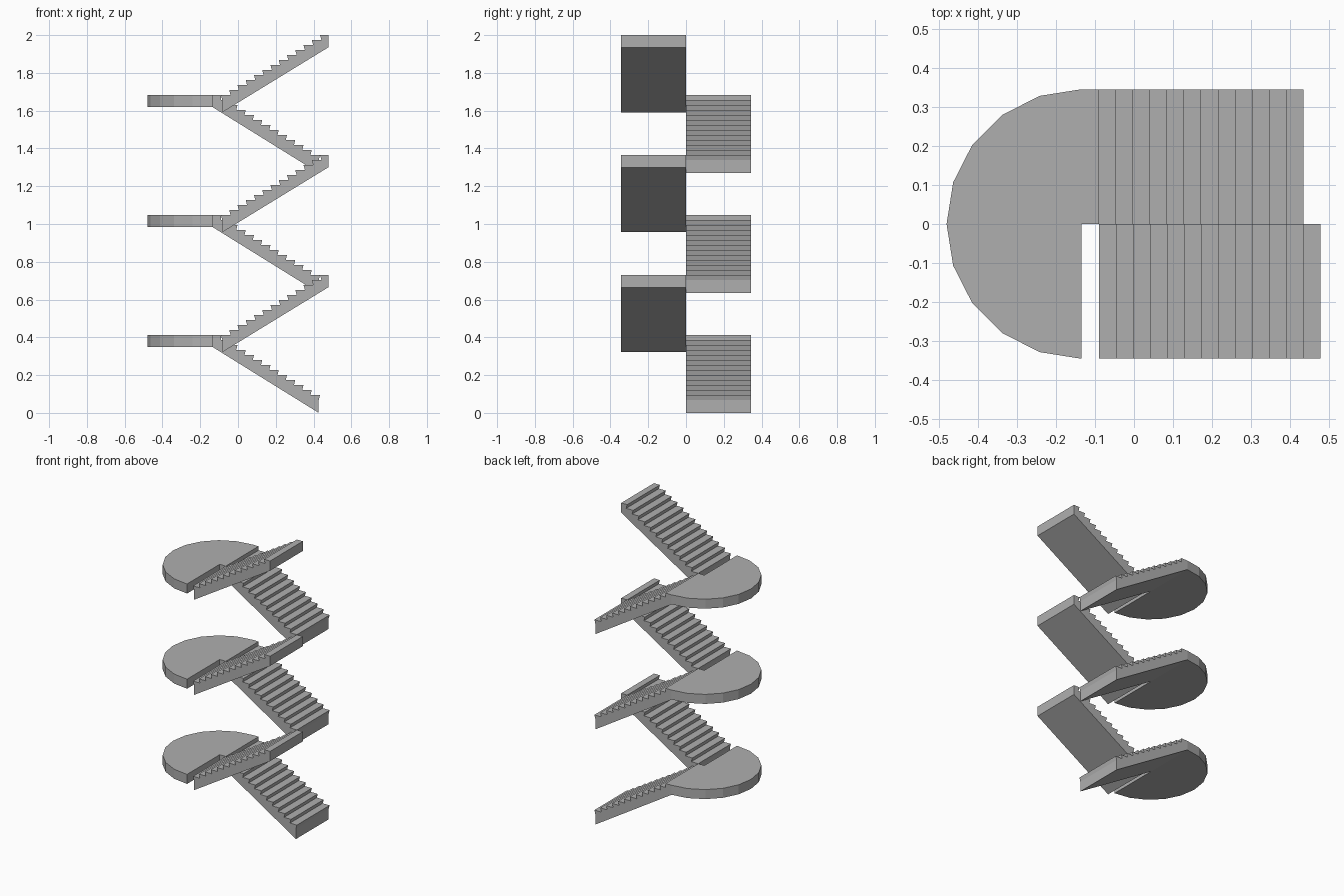
import bpy, bmesh, math
from mathutils import Vector

if "Cube" in bpy.data.objects:
    bpy.data.objects.remove(bpy.data.objects["Cube"])

# One plain concrete colour
concrete = bpy.data.materials.new("concrete_grey")
concrete.use_nodes = True
GREY = (0.43, 0.43, 0.43, 1)
concrete.diffuse_color = GREY
concrete.node_tree.nodes["Principled BSDF"].inputs["Base Color"].default_value = GREY

STEPS = 12               # rises per flight
TREAD = 0.0437
TURN = 0.635             # height of one full turn
RISE = TURN / (2 * STEPS)
LANDING = 0.4125         # top of the first landing
SLAB = 0.0635            # landing thickness
WIDTH = 0.345            # flight width and landing radius
INNER = -0.09            # edge of the landing on the flight side
CENTRE = -0.135          # centre line of the half round landing
NOSE = 0.007             # overhang of each tread


def prism(name, outline, offset):
    """Extrude a closed outline of 3D points along offset."""
    bm = bmesh.new()
    face = bm.faces.new([bm.verts.new(p) for p in outline])
    new = bmesh.ops.extrude_face_region(bm, geom=[face])["geom"]
    verts = [v for v in new if isinstance(v, bmesh.types.BMVert)]
    bmesh.ops.translate(bm, verts=verts, vec=Vector(offset))
    bmesh.ops.recalc_face_normals(bm, faces=bm.faces)
    mesh = bpy.data.meshes.new(name)
    bm.to_mesh(mesh)
    bm.free()
    mesh.materials.append(concrete)
    obj = bpy.data.objects.new(name, mesh)
    bpy.context.collection.objects.link(obj)
    return obj


def lower_flight(name, top):
    """Back flight, climbing towards -x up to the landing."""
    start = INNER + STEPS * TREAD
    z = top - STEPS * RISE
    pts = [(start - NOSE, top - LANDING), (start - NOSE, z - RISE)]
    for i in range(STEPS):
        x = start - i * TREAD
        inset = NOSE if i < STEPS - 1 else 0
        pts += [(x, z + i * RISE), (x - TREAD - inset, z + i * RISE)]
    pts += [(INNER, top - SLAB), (CENTRE, top - SLAB)]
    prism(name, [(x, 0, z) for x, z in pts], (0, WIDTH, 0))


def upper_flight(name, top):
    """Front flight, climbing towards +x from the landing."""
    end = INNER + (STEPS + 1) * TREAD
    pts = [(INNER + NOSE, top - 0.091), (INNER + NOSE, top - RISE)]
    for i in range(STEPS + 1):
        x = INNER + i * TREAD
        inset = NOSE if i < STEPS else 0
        pts += [(x, top + i * RISE), (x + TREAD + inset, top + i * RISE)]
    pts.append((end, top + STEPS * RISE - 0.065))
    prism(name, [(x, -WIDTH, z) for x, z in pts], (0, WIDTH, 0))


def landing(name, top):
    """Half round slab with a tongue reaching the back flight."""
    pts = [(INNER, 0), (INNER, WIDTH)]
    for i in range(11):
        a = math.pi / 2 + i * math.pi / 10
        pts.append((CENTRE + WIDTH * math.cos(a), WIDTH * math.sin(a)))
    pts.append((CENTRE, 0))
    prism(name, [(x, y, top - SLAB) for x, y in pts], (0, 0, SLAB))


# Three identical turns stacked upwards
for n in range(3):
    level = LANDING + n * TURN
    lower_flight(f"lower_flight_{n + 1}", level)
    landing(f"landing_{n + 1}", level)
    upper_flight(f"upper_flight_{n + 1}", level)
